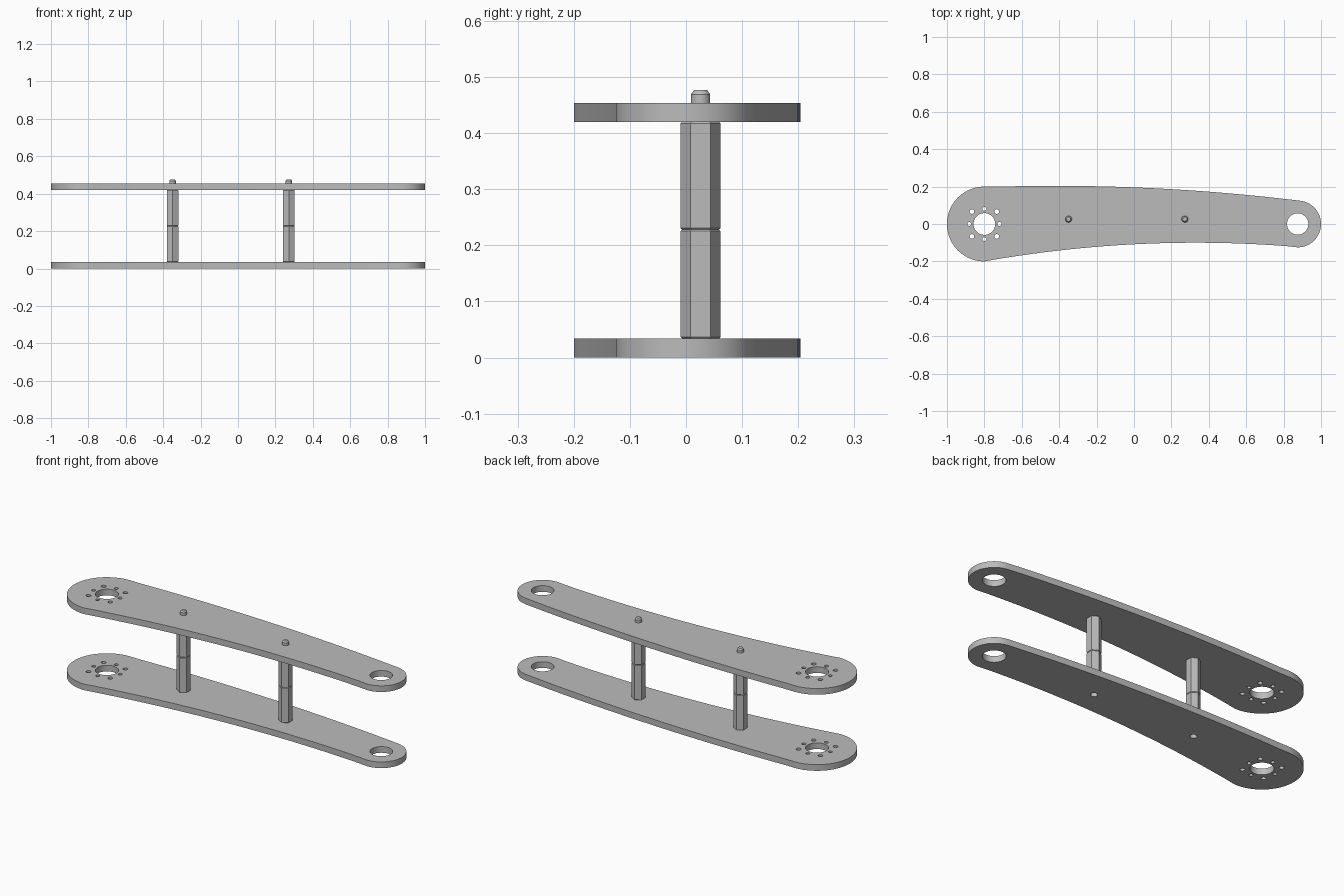
import bpy, bmesh, math
from mathutils import Matrix, Vector

cube = bpy.data.objects.get("Cube")
if cube:
    bpy.data.objects.remove(cube, do_unlink=True)

grey = bpy.data.materials.new("plain_grey")
grey.use_nodes = True
grey.diffuse_color = (0.5, 0.5, 0.5, 1)
grey.node_tree.nodes["Principled BSDF"].inputs["Base Color"].default_value = (0.5, 0.5, 0.5, 1)

THICK = 0.034
UPPER_Z = 0.42
JOINT_Z = 0.228
BIG_END, SMALL_END = -0.8, 0.875
POST_Y = 0.026
POSTS = {"right": -0.35, "left": 0.272}


def arc(cx, cy, r, a0, a1, n):
    """Points along an arc, angles in degrees, both ends included."""
    angles = [math.radians(a0 + (a1 - a0) * i / n) for i in range(n + 1)]
    return [(cx + r * math.cos(a), cy + r * math.sin(a)) for a in angles]


def circle(cx, cy, r, n=32):
    return arc(cx, cy, r, 0, 360, n)[:-1]


def add_object(name, bm, smooth=True):
    mesh = bpy.data.meshes.new(name)
    bm.to_mesh(mesh)
    bm.free()
    obj = bpy.data.objects.new(name, mesh)
    bpy.context.collection.objects.link(obj)
    mesh.materials.clear()
    mesh.materials.append(grey)
    if smooth:
        bpy.ops.object.select_all(action="DESELECT")
        obj.select_set(True)
        bpy.context.view_layer.objects.active = obj
        bpy.ops.object.shade_smooth_by_angle(angle=math.radians(25))
    return obj


def arm_outline():
    """Two round ends joined by shallow curved edges."""
    steps = 28
    pts = arc(BIG_END, 0, 0.2, 90, 270, 40)
    for i in range(1, steps):
        x = BIG_END + (SMALL_END - BIG_END) * i / steps
        pts.append((x, -0.1 - 0.078 * (x - 0.33) ** 2))
    pts += arc(SMALL_END, 0, 0.125, 270, 443, 36)
    end_x = pts[-1][0]
    for i in range(1, steps):
        x = end_x + (BIG_END - end_x) * i / steps
        pts.append((x, 0.204 - 0.0465 * (x + 0.42) ** 2))
    return pts


def arm_plate(name, z):
    loops = [arm_outline(),
             circle(BIG_END, 0, 0.058, 48),
             circle(SMALL_END, 0, 0.057, 48)]
    # bolt circle, alternating between two hole patterns
    for i in range(8):
        ring, size = ((0.081, 0.0105), (0.094, 0.0125))[i % 2]
        a = i * math.pi / 4
        loops.append(circle(BIG_END + ring * math.cos(a), ring * math.sin(a), size, 16))
    for x in POSTS.values():
        loops.append(circle(x, POST_Y, 0.0175, 24))

    curve = bpy.data.curves.new(name + "_profile", "CURVE")
    curve.dimensions = "2D"
    curve.fill_mode = "BOTH"
    curve.extrude = THICK / 2
    for pts in loops:
        spline = curve.splines.new("POLY")
        spline.points.add(len(pts) - 1)
        for p, (x, y) in zip(spline.points, pts):
            p.co = (x, y, 0, 1)
        spline.use_cyclic_u = True
    helper = bpy.data.objects.new(name + "_profile", curve)
    bpy.context.collection.objects.link(helper)
    bpy.context.view_layer.update()
    mesh = bpy.data.meshes.new_from_object(
        helper.evaluated_get(bpy.context.evaluated_depsgraph_get()))
    bm = bmesh.new()
    bm.from_mesh(mesh)
    bpy.data.objects.remove(helper, do_unlink=True)
    bmesh.ops.remove_doubles(bm, verts=bm.verts, dist=0.0001)
    bmesh.ops.recalc_face_normals(bm, faces=bm.faces)
    bmesh.ops.translate(bm, verts=bm.verts, vec=(0, 0, z + THICK / 2))
    return add_object(name, bm)


def lathe(name, x, profile, sides):
    """Stack of (radius, z) rings around a post axis, closed at both ends."""
    bm = bmesh.new()
    rings = []
    for r, z in profile:
        # start angle puts a corner toward the front
        pts = arc(x, POST_Y, r, 90, 450, sides)[:-1]
        rings.append([bm.verts.new((px, py, z)) for px, py in pts])
    for low, high in zip(rings, rings[1:]):
        for i in range(sides):
            j = (i + 1) % sides
            bm.faces.new((low[i], low[j], high[j], high[i]))
    bm.faces.new(rings[0])
    bm.faces.new(rings[-1])
    bmesh.ops.recalc_face_normals(bm, faces=bm.faces)
    return add_object(name, bm, smooth=sides > 6)


def hex_post(name, x, z0, z1):
    r, c = 0.0355, 0.0025
    return lathe(name, x, [(r - c, z0), (r, z0 + c), (r, z1 - c), (r - c, z1)], 6)


# two matching arm plates
arm_plate("lower_arm_plate", 0)
arm_plate("upper_arm_plate", UPPER_Z)

# stacked hexagonal spacers with a stud through the upper plate
for side, x in POSTS.items():
    lower = hex_post(side + "_lower_spacer", x, THICK, JOINT_Z)
    hex_post(side + "_upper_spacer", x, JOINT_Z, UPPER_Z)
    lathe(side + "_stud", x,
          [(0.0172, UPPER_Z - 0.01), (0.0172, 0.469), (0.0115, 0.477)], 24)

    # blind screw hole in the underside of the lower spacer
    cutter = lathe(side + "_hole_cutter", x, [(0.015, 0.01), (0.015, 0.13)], 24)
    cutter.hide_render = True
    cutter.hide_viewport = True
    cutter.display_type = "WIRE"
    hole = lower.modifiers.new("screw_hole", "BOOLEAN")
    hole.operation = "DIFFERENCE"
    hole.solver = "EXACT"
    hole.object = cutter
